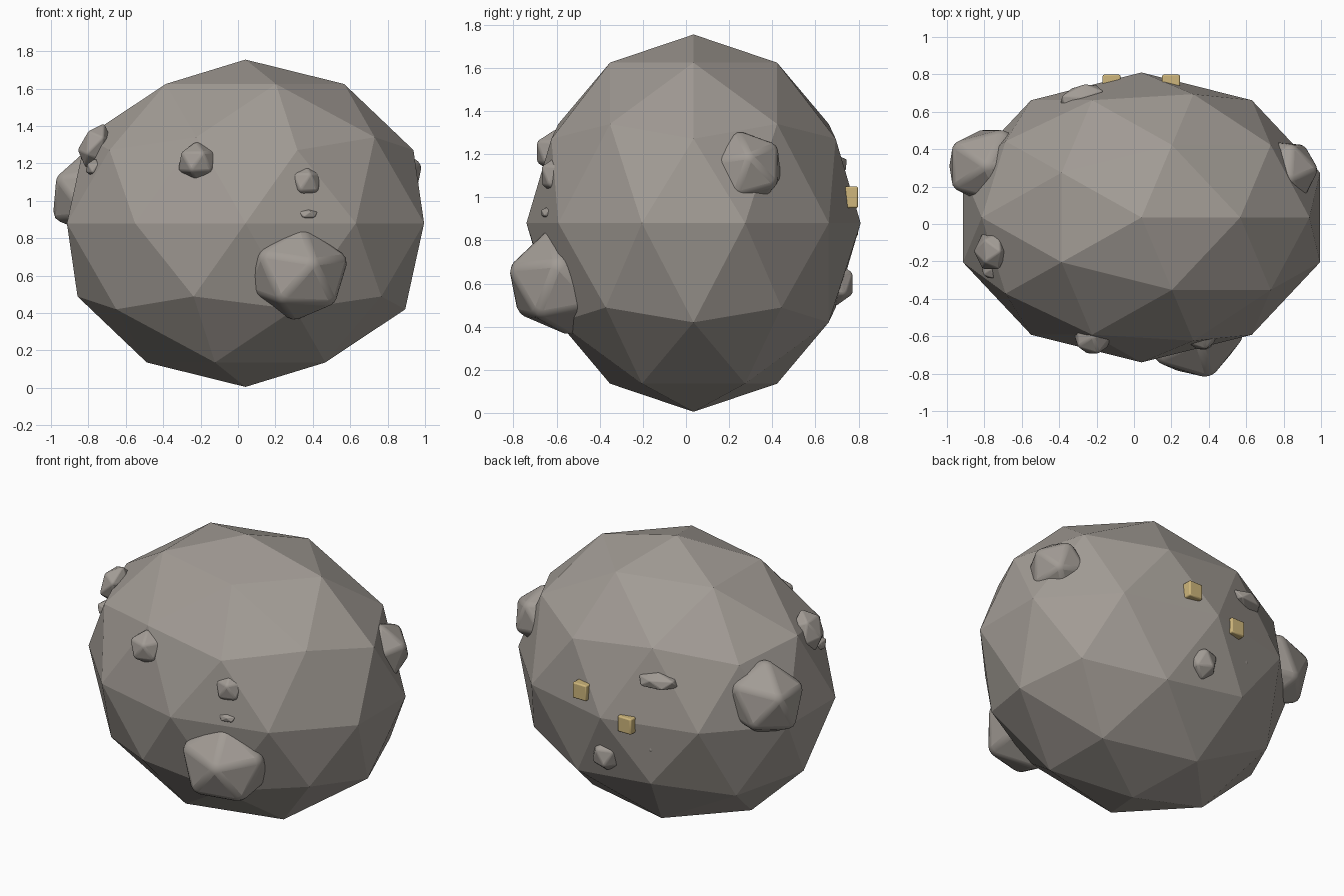
import bpy

if "Cube" in bpy.data.objects:
    bpy.data.objects.remove(bpy.data.objects["Cube"])

def material(name, rgb):
    m = bpy.data.materials.new(name)
    m.diffuse_color = (*rgb, 1)
    m.use_nodes = True
    m.node_tree.nodes["Principled BSDF"].inputs["Base Color"].default_value = m.diffuse_color
    return m

STONE = material("warm_grey_stone", (0.36, 0.33, 0.30))
GOLD = material("gold", (0.62, 0.47, 0.20))

def finish(name, mat, scale, bevel=0):
    ob = bpy.context.object
    ob.name = name
    ob.scale = scale
    ob.data.materials.append(mat)
    bpy.ops.object.transform_apply(location=False, rotation=False, scale=True)
    if bevel:
        b = ob.modifiers.new("Bevel", 'BEVEL')
        b.width = bevel
        b.segments = 2
        b.limit_method = 'ANGLE'
        bpy.ops.object.shade_smooth_by_angle(angle=0.4)
    return ob

def rock(name, loc, size, rot=(0, 0, 0)):
    bpy.ops.mesh.primitive_ico_sphere_add(subdivisions=1, radius=1, location=loc)
    ob = finish(name, STONE, size, 0.09 * min(size))
    ob.rotation_euler = rot

# faceted main boulder
bpy.ops.mesh.primitive_ico_sphere_add(subdivisions=2, radius=1, location=(0.04, 0.035, 0.88))
finish("boulder_body", STONE, (1.004, 0.775, 0.875))

# large lumps: front, left and right
rock("front_lump", (0.32, -0.575, 0.61), (0.295, 0.275, 0.265), (0.18, 0.1, 0))
rock("left_lump", (-0.76, 0.31, 1.04), (0.275, 0.23, 0.25), (0, -0.12, 0))
rock("right_lump", (0.81, 0.28, 1.13), (0.19, 0.19, 0.19), (0.25, 0.1, 0.2))

# small lumps on the front
rock("front_knob", (-0.22, -0.60, 1.21), (0.112, 0.11, 0.11))
rock("front_pebble", (0.36, -0.585, 1.10), (0.095, 0.10, 0.10))
rock("front_sliver", (0.37, -0.635, 0.928), (0.06, 0.042, 0.03))

# small lumps on the upper left
rock("shoulder_stone", (-0.765, -0.145, 1.295), (0.085, 0.115, 0.13), (0, 0.4, 0))
rock("shoulder_pebble", (-0.765, -0.24, 1.175), (0.055, 0.06, 0.05))

# small lumps on the back
rock("back_sliver", (-0.28, 0.675, 1.15), (0.135, 0.075, 0.055), (0, 0, 0.3))
rock("back_knob", (0.07, 0.69, 0.60), (0.10, 0.10, 0.11))
rock("back_pebble", (-0.23, 0.65, 0.745), (0.09, 0.085, 0.09))

# gold blocks set in the back
for i, (x, z) in enumerate([(0.198, 1.0), (-0.12, 0.87)]):
    bpy.ops.mesh.primitive_cube_add(size=1, location=(x, 0.748, z))
    finish(f"gold_block_{i + 1}", GOLD, (0.096, 0.1, 0.1), 0.008)
